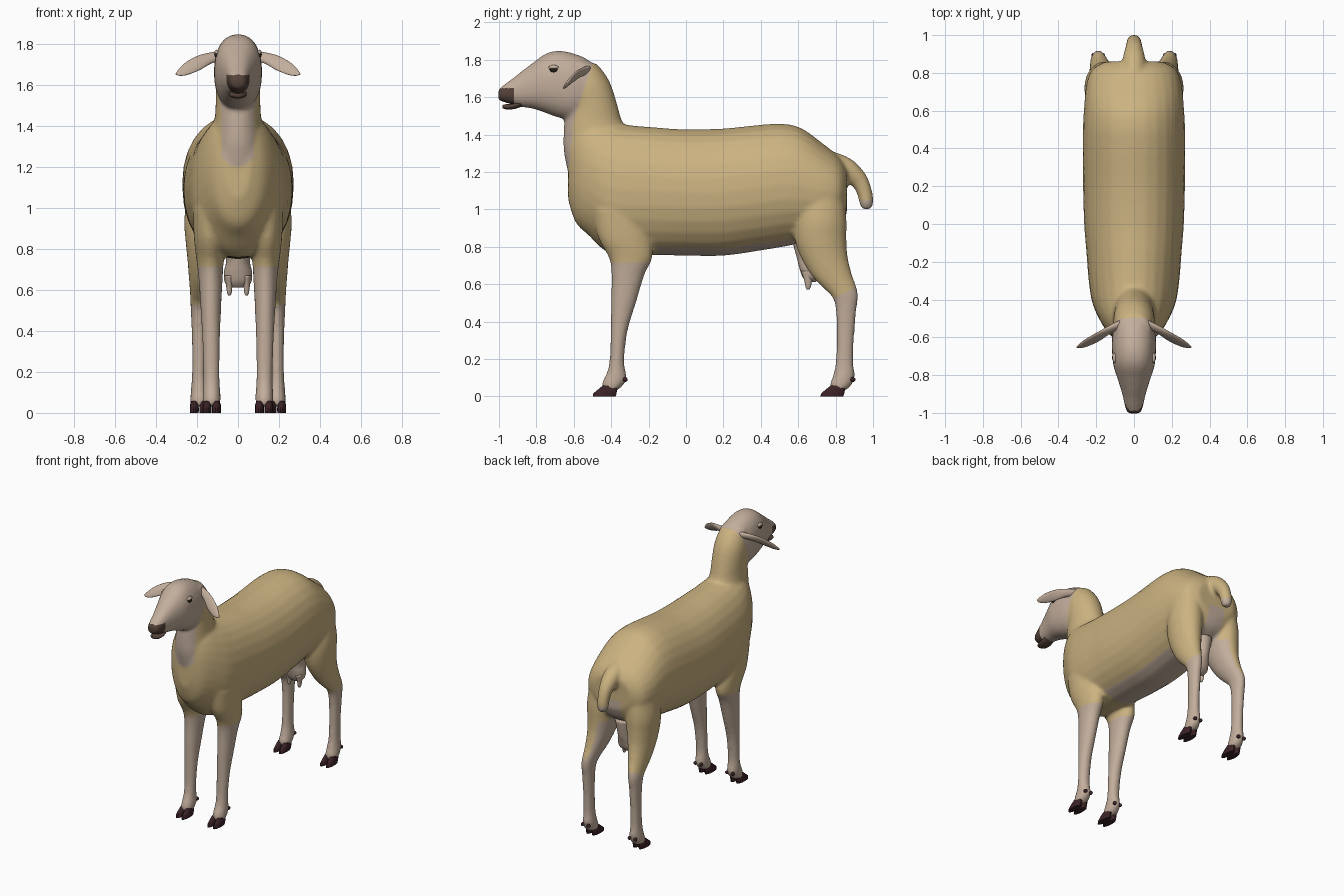
import bpy, bmesh, math
from mathutils import Vector as V

if "Cube" in bpy.data.objects:
    bpy.data.objects.remove(bpy.data.objects["Cube"])


def material(name, rgb):
    m = bpy.data.materials.new(name)
    m.diffuse_color = (*rgb, 1)
    m.use_nodes = True
    m.node_tree.nodes["Principled BSDF"].inputs["Base Color"].default_value = m.diffuse_color
    return m


WOOL = material("wool", (0.60, 0.45, 0.22))
SKIN = material("skin", (0.54, 0.42, 0.33))
NOSE = material("nose", (0.09, 0.055, 0.042))
HOOF = material("hoof", (0.045, 0.016, 0.02))
EYE = material("eye", (0.02, 0.015, 0.01))


def catmull(a, b, c, d, t):
    return 0.5 * (2 * b + (c - a) * t + (2 * a - 5 * b + 4 * c - d) * t * t
                  + (3 * b - a - 3 * c + d) * t ** 3)


def tube(bm, stations, steps=4, sides=28, n=2.0):
    """Loft of (super)ellipses; a station is (centre, half axis u, half axis v)."""
    st = [stations[0], *stations, stations[-1]]
    rings = []
    for i in range(1, len(st) - 2):
        for k in range(steps):
            rings.append([catmull(*(st[i + j][q] for j in (-1, 0, 1, 2)), k / steps)
                          for q in range(3)])
    rings.append(stations[-1])
    loops = []
    for c, u, v in rings:
        loop = []
        for k in range(sides):
            a = 2 * math.pi * k / sides
            x, y = (math.copysign(abs(f) ** (2 / n), f) for f in (math.cos(a), math.sin(a)))
            loop.append(bm.verts.new(c + u * x + v * y))
        loops.append(loop)
    for p, q in zip(loops, loops[1:]):
        for k in range(sides):
            bm.faces.new((p[k], p[(k + 1) % sides], q[(k + 1) % sides], q[k]))
    bm.faces.new(loops[0])
    bm.faces.new(loops[-1])


def along_y(y, z0, z1, hw):
    return V((0, y, (z0 + z1) / 2)), V((hw, 0, 0)), V((0, 0, (z1 - z0) / 2))


def along_z(z, y0, y1, x0, x1, s=1):
    return V((s * (x0 + x1) / 2, (y0 + y1) / 2, z)), V(((x1 - x0) / 2, 0, 0)), V((0, (y1 - y0) / 2, 0))


def ball(bm, c, r):
    made = bmesh.ops.create_uvsphere(bm, u_segments=16, v_segments=10, radius=1)
    bmesh.ops.scale(bm, vec=r, verts=made["verts"])
    bmesh.ops.translate(bm, vec=c, verts=made["verts"])


def finish(name, bm, *mats, sharp=None):
    bmesh.ops.recalc_face_normals(bm, faces=bm.faces)
    me = bpy.data.meshes.new(name)
    bm.to_mesh(me)
    bm.free()
    for m in mats:
        me.materials.append(m)
    me.shade_smooth()
    if sharp:
        me.set_sharp_from_angle(angle=math.radians(sharp))
    ob = bpy.data.objects.new(name, me)
    bpy.context.collection.objects.link(ob)
    return ob


# ---- body: torso, neck, head, legs and tail blended into one skin ----
bm = bmesh.new()
tube(bm, [along_y(*s) for s in (
    (-.63, 1.05, 1.40, .06), (-.59, .93, 1.46, .125), (-.52, .86, 1.49, .175),
    (-.42, .77, 1.47, .22), (-.30, .755, 1.45, .24), (-.15, .755, 1.437, .252),
    (0, .752, 1.427, .264), (.2, .752, 1.432, .27), (.4, .78, 1.452, .272),
    (.52, .80, 1.457, .27), (.62, .82, 1.432, .264), (.74, .85, 1.345, .252),
    (.82, .90, 1.28, .22), (.86, .98, 1.22, .15))], n=2.1)
# neck
tube(bm, [along_z(z, y0, y1, -w, w) for z, y0, y1, w in (
    (1.15, -.62, -.35, .13), (1.3, -.652, -.30, .13), (1.4, -.655, -.31, .118),
    (1.48, -.65, -.345, .11), (1.55, -.64, -.365, .109), (1.65, -.65, -.395, .109),
    (1.72, -.66, -.43, .10), (1.78, -.66, -.48, .085))])
# head
tube(bm, [along_y(*s) for s in (
    (-.46, 1.6, 1.73, .07), (-.52, 1.52, 1.797, .10), (-.6, 1.48, 1.833, .116),
    (-.68, 1.49, 1.848, .116), (-.75, 1.515, 1.832, .109), (-.82, 1.538, 1.782, .087),
    (-.88, 1.547, 1.737, .068), (-.93, 1.56, 1.697, .055), (-.97, 1.572, 1.668, .047),
    (-1.004, 1.583, 1.64, .033))], n=2.25)
for s in (-1, 1):
    # front legs
    tube(bm, [along_z(*r, s) for r in (
        (1.0, -.5, -.22, .05, .22), (.85, -.47, -.19, .06, .215), (.74, -.412, -.18, .07, .202),
        (.65, -.398, -.222, .075, .192), (.5, -.401, -.267, .083, .182),
        (.35, -.403, -.312, .088, .174), (.2, -.408, -.33, .09, .169),
        (.13, -.422, -.322, .088, .17), (.09, -.442, -.316, .085, .172),
        (.055, -.45, -.34, .085, .172), (.03, -.44, -.37, .09, .168))])
    # hind legs
    tube(bm, [along_z(*r, s) for r in (
        (1.12, .6, .84, .05, .24), (.95, .58, .858, .05, .262), (.85, .58, .858, .06, .257),
        (.75, .61, .864, .08, .247), (.65, .668, .888, .11, .239), (.58, .733, .913, .135, .234),
        (.53, .782, .92, .147, .232), (.45, .802, .91, .153, .228), (.3, .805, .898, .156, .224),
        (.18, .8, .895, .155, .225), (.11, .785, .902, .148, .23), (.06, .768, .885, .146, .233),
        (.03, .778, .85, .152, .228))])
# tail
path = ((.78, 1.25, .06), (.86, 1.21, .062), (.925, 1.155, .048), (.955, 1.09, .041),
        (.965, 1.03, .037), (.965, 1.0, .022))
tail = []
for i, (y, z, r) in enumerate(path):
    a, b = path[max(i - 1, 0)], path[min(i + 1, len(path) - 1)]
    d = V((0, b[0] - a[0], b[1] - a[1])).normalized()
    tail.append((V((0, y, z)), V((r, 0, 0)), V((0, -d.z, d.y)) * r))
tube(bm, tail)

raw = finish("body_raw", bm)
remesh = raw.modifiers.new("blend", "REMESH")
remesh.mode, remesh.voxel_size = "VOXEL", 0.012
smooth = raw.modifiers.new("soften", "SMOOTH")
smooth.factor, smooth.iterations = 0.5, 6
mesh = bpy.data.meshes.new_from_object(raw.evaluated_get(bpy.context.evaluated_depsgraph_get()))
bpy.data.objects.remove(raw)
bm = bmesh.new()
bm.from_mesh(mesh)
# clean colour borders: front legs, hind legs, back of head, nose
for co, no in (((0, 0, .715), (0, 0, 1)), ((0, .8, .53), (0, -.5, 1)),
               ((0, -.49, 1.8), (0, 1, -.35)), ((0, -.92, 1.6), (0, 1, 0))):
    bmesh.ops.bisect_plane(bm, geom=bm.verts[:] + bm.edges[:] + bm.faces[:], dist=1e-5,
                           plane_co=co, plane_no=no)
bm.normal_update()
for f in bm.faces:
    c, nrm = f.calc_center_median(), f.normal
    ax = abs(c.x)
    head = c.z > 1.42 and c.y < -.49 - .35 * (1.8 - c.z)
    bib = ax < .08 and c.y < -.5 and nrm.y < -.3 and 1.2 + 8 * c.x ** 2 < c.z < 1.6
    shank = c.z < .715 if c.y < .2 else c.z < .53 + .5 * (c.y - .8)
    belly = -.15 < c.y < .65 and c.z < .86 and ax < .13 and nrm.z < -.7
    inward = nrm.x * math.copysign(1, c.x) < -.5
    groin = c.y > .6 and (c.z < 1.05 and ax < .07 or c.z < .85 and inward)
    f.material_index = int(head or bib or shank or belly or groin)
    if c.y < -.92 and c.z < 1.648:
        f.material_index = 2
body = finish("body", bm, WOOL, SKIN, NOSE)

# ---- lower lip ----
bm = bmesh.new()
tube(bm, [along_y(*s) for s in ((-.88, 1.548, 1.59, .04), (-.92, 1.536, 1.568, .042),
                                (-.96, 1.534, 1.562, .036), (-.982, 1.541, 1.558, .02))])
finish("lower_lip", bm, NOSE)

# ---- udder and teats ----
bm = bmesh.new()
tube(bm, [along_z(z, y0, y1, -w, w) for z, y0, y1, w in (
    (.86, .56, .78, .08), (.75, .59, .76, .058), (.69, .605, .74, .068),
    (.64, .622, .722, .066), (.612, .645, .695, .04))])
for s in (-1, 1):
    tube(bm, [along_z(*r, s) for r in ((.67, .615, .69, .02, .065), (.62, .632, .675, .027, .058),
                                       (.585, .639, .667, .031, .053), (.572, .646, .66, .037, .047))])
finish("udder", bm, SKIN)

# ---- ears, eyes ----
bpy.context.view_layer.update()
for s, side in ((-1, "left"), (1, "right")):
    bm = bmesh.new()
    wide, thick = V((s * .1, .5, .85)).normalized(), V((-s * .4, -.8, .5)).normalized()
    tube(bm, [(V((s * x, y, z)), wide * w, thick * t) for x, y, z, w, t in (
        (.07, -.53, 1.745, .026, .02), (.13, -.56, 1.732, .03, .016), (.19, -.597, 1.708, .041, .012),
        (.25, -.628, 1.68, .036, .01), (.285, -.645, 1.662, .02, .007), (.303, -.652, 1.654, .004, .003))])
    finish(side + "_ear", bm, SKIN)
    spot = body.closest_point_on_mesh(V((s * .13, -.71, 1.755)))[1]
    bm = bmesh.new()
    ball(bm, spot, (.011, .021, .016))
    finish(side + "_eye", bm, EYE)
    bm = bmesh.new()
    ball(bm, spot + V((-s * .002, 0, .011)), (.012, .027, .013))
    finish(side + "_eyelid", bm, SKIN)

# ---- hooves: two toes and two dewclaws per foot ----
for foot, xc, dy in (("front", .128, 0), ("hind", .19, 1.218)):
    for s, side in ((-1, "left"), (1, "right")):
        bm = bmesh.new()
        for t in (-.023, .023):
            x = xc + t
            tube(bm, [along_z(z, y0 + dy, y1 + dy, x - w, x + w, s) for z, y0, y1, w in (
                (0, -.5, -.375, .021), (.015, -.498, -.37, .022),
                (.04, -.468, -.366, .021), (.058, -.445, -.385, .016))], steps=1, sides=14)
            ball(bm, (s * x, dy - .326, .09), (.013, .014, .013))
        finish(f"{side}_{foot}_hoof", bm, HOOF, sharp=40)
